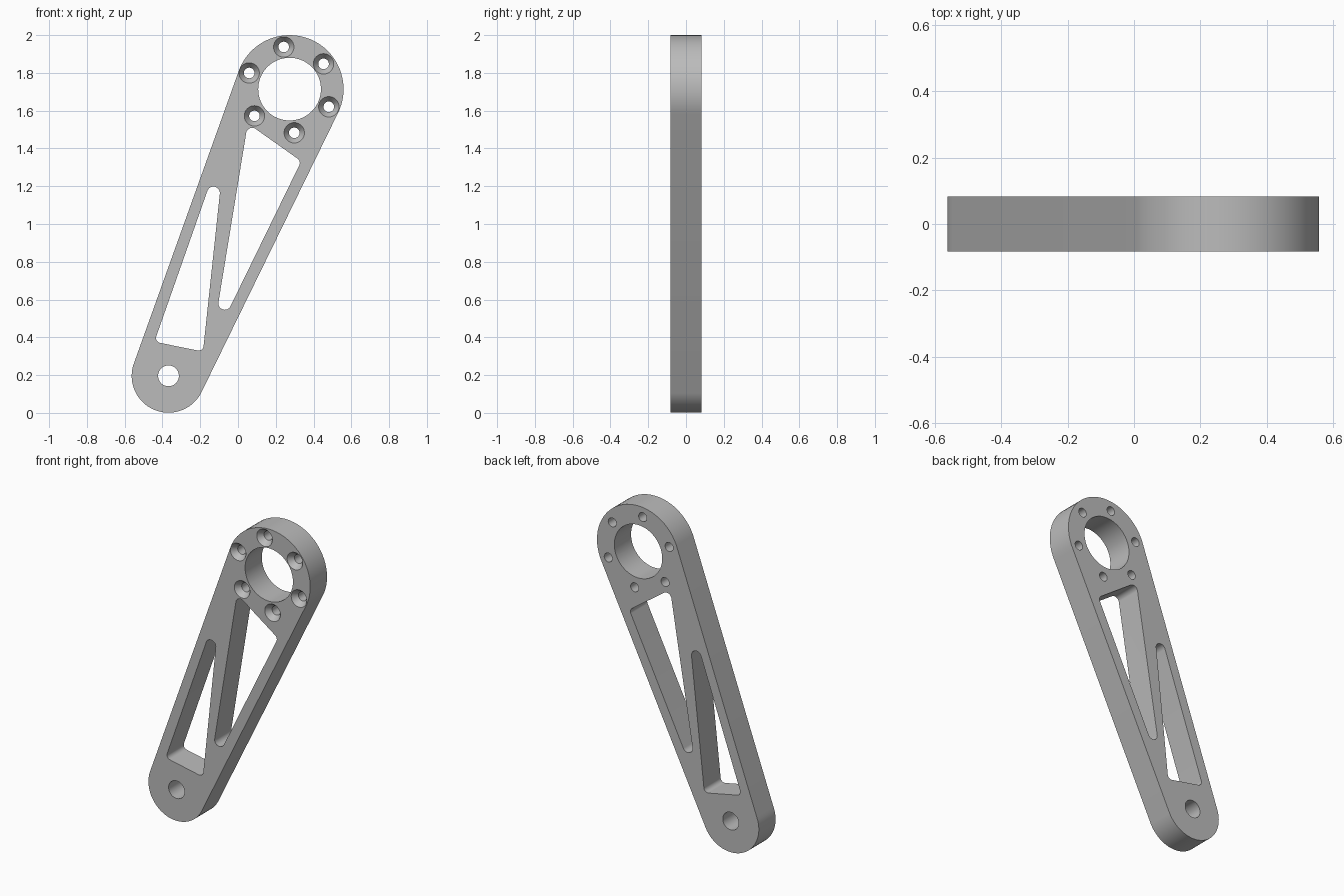
import bpy, bmesh
from math import sin, cos, pi, radians
from mathutils import Vector
from mathutils.geometry import convex_hull_2d

cube = bpy.data.objects.get("Cube")
if cube:
    bpy.data.objects.remove(cube, do_unlink=True)

HALF = 0.083          # half thickness of the plate
DEEP = 0.12           # cutters reach past both faces
BIG = (0.273, 1.714)  # centre of the large end
SMALL = (-0.368, 0.196)

metal = bpy.data.materials.new("plain_grey")
metal.use_nodes = True
GREY = (0.5, 0.5, 0.5, 1)
metal.diffuse_color = GREY
metal.node_tree.nodes["Principled BSDF"].inputs["Base Color"].default_value = GREY


def circle(x, z, r, n=64):
    return [Vector((x + r * cos(2 * pi * i / n), z + r * sin(2 * pi * i / n))) for i in range(n)]


def wrap(*circles):
    """Outline of a band stretched around circles given as (x, z, r)."""
    pts = [p for c in circles for p in circle(*c)]
    return [pts[i] for i in convex_hull_2d(pts)]


def loft(bm, sections):
    """Closed solid through matching outlines, each at its own y."""
    rings = [[bm.verts.new((p.x, y, p.y)) for p in pts] for y, pts in sections]
    n = len(rings[0])
    for a, b in zip(rings, rings[1:]):
        for i in range(n):
            j = (i + 1) % n
            bm.faces.new((a[i], a[j], b[j], b[i]))
    bm.faces.new(rings[0])
    bm.faces.new(rings[-1])


def make(name, bm):
    bmesh.ops.recalc_face_normals(bm, faces=bm.faces)
    mesh = bpy.data.meshes.new(name)
    bm.to_mesh(mesh)
    bm.free()
    mesh.materials.append(metal)
    obj = bpy.data.objects.new(name, mesh)
    bpy.context.collection.objects.link(obj)
    return obj


# Tapered arm with two round ends
bm = bmesh.new()
outline = wrap((*BIG, 0.286), (*SMALL, 0.195))
loft(bm, [(-HALF, outline), (HALF, outline)])
arm = make("lever_arm", bm)

# Bearing hole, pivot hole and two triangular windows
bm = bmesh.new()
openings = [
    circle(*BIG, 0.166),
    circle(*SMALL, 0.055),
    wrap((-0.07, 0.58, 0.034), (0.075, 1.477, 0.032), (0.298, 1.323, 0.029)),
    wrap((-0.13, 1.164, 0.034), (-0.407, 0.397, 0.027), (-0.209, 0.357, 0.027)),
]
for shape in openings:
    loft(bm, [(-DEEP, shape), (DEEP, shape)])

# Ring of countersunk screw holes, wide at the front
for k in range(6):
    a = radians(97 + 60 * k)
    x, z = 0.27 + 0.229 * cos(a), 1.71 + 0.229 * sin(a)
    wide, narrow = circle(x, z, 0.054, 40), circle(x, z, 0.028, 40)
    loft(bm, [(-DEEP, wide), (-HALF, wide), (-HALF + 0.035, narrow), (DEEP, narrow)])
cutter = make("opening_cutter", bm)
cutter.hide_render = True

# Cut the openings and keep only the arm
cut = arm.modifiers.new("openings", "BOOLEAN")
cut.operation = "DIFFERENCE"
cut.solver = "EXACT"
cut.object = cutter
bpy.ops.object.select_all(action="DESELECT")
arm.select_set(True)
bpy.context.view_layer.objects.active = arm
bpy.ops.object.modifier_apply(modifier=cut.name)
bpy.data.objects.remove(cutter, do_unlink=True)
bpy.ops.object.shade_smooth_by_angle(angle=radians(30))
